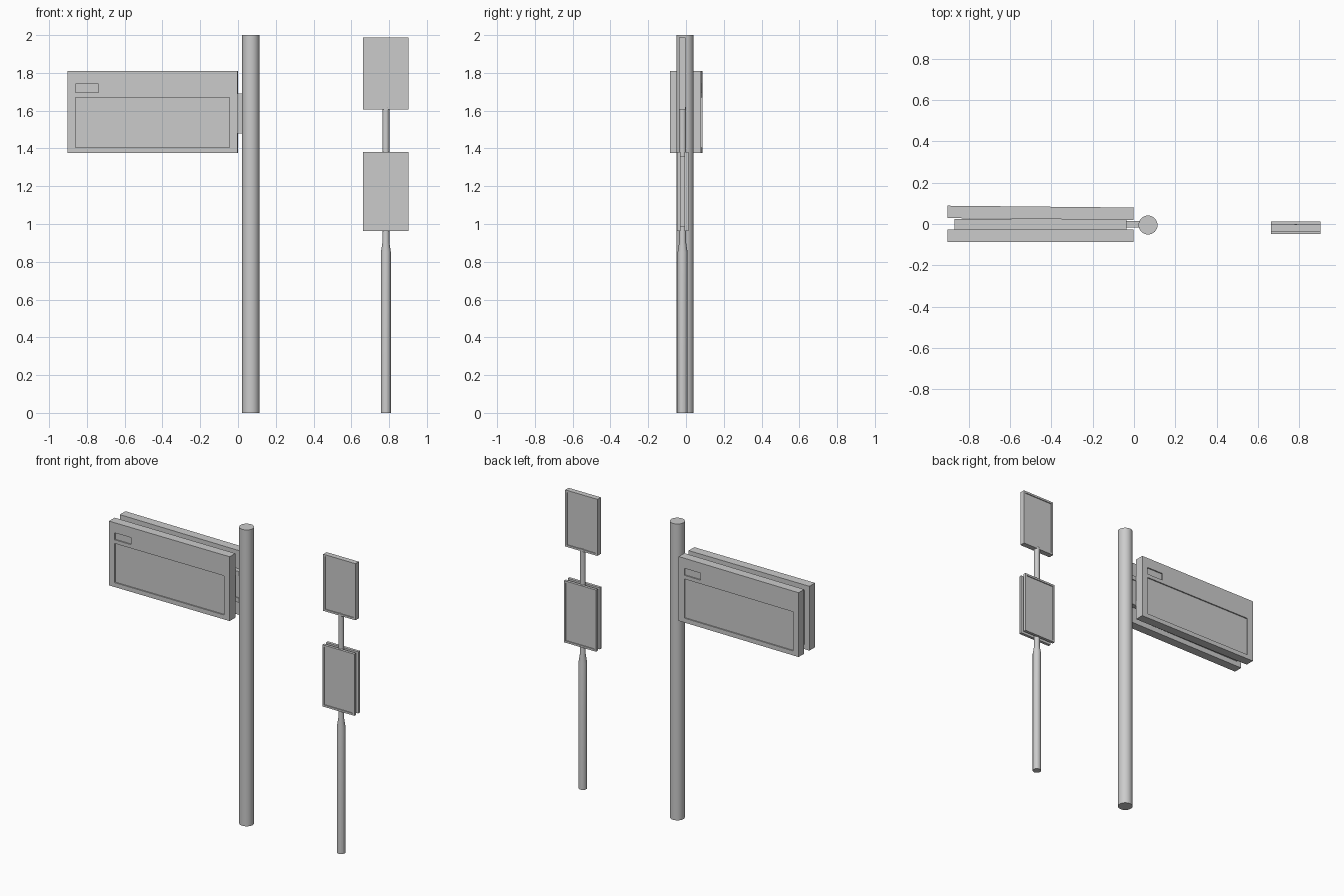
import bpy, bmesh, math
from mathutils import Matrix, Vector

if "Cube" in bpy.data.objects:
    bpy.data.objects.remove(bpy.data.objects["Cube"])


def box_mesh(bm, lo, hi):
    lo, hi = Vector(lo), Vector(hi)
    m = Matrix.Translation((lo + hi) / 2) @ Matrix.Diagonal((*(hi - lo), 1))
    bmesh.ops.create_cube(bm, size=1, matrix=m)


def boxes(name, *spans):
    bm = bmesh.new()
    for lo, hi in spans:
        box_mesh(bm, lo, hi)
    me = bpy.data.meshes.new(name)
    bm.to_mesh(me)
    bm.free()
    ob = bpy.data.objects.new(name, me)
    bpy.context.collection.objects.link(ob)
    return ob


def activate(ob):
    bpy.ops.object.select_all(action='DESELECT')
    bpy.context.view_layer.objects.active = ob
    ob.select_set(True)


def carve(ob, cutter):
    activate(ob)
    mod = ob.modifiers.new("recess", 'BOOLEAN')
    mod.operation = 'DIFFERENCE'
    mod.solver = 'EXACT'
    mod.object = cutter
    bpy.ops.object.modifier_apply(modifier=mod.name)
    bpy.data.objects.remove(cutter)


def lathe(name, x, y, profile, n=32):
    """Closed pole from (radius, z) pairs."""
    bm = bmesh.new()
    rings = [[bm.verts.new((x + r * math.cos(2 * math.pi * i / n),
                            y + r * math.sin(2 * math.pi * i / n), z))
              for i in range(n)] for r, z in profile]
    for a, b in zip(rings, rings[1:]):
        for i in range(n):
            j = (i + 1) % n
            bm.faces.new((a[i], a[j], b[j], b[i]))
    bm.faces.new(rings[0][::-1])
    bm.faces.new(rings[-1])
    me = bpy.data.meshes.new(name)
    bm.to_mesh(me)
    bm.free()
    ob = bpy.data.objects.new(name, me)
    bpy.context.collection.objects.link(ob)
    activate(ob)
    bpy.ops.object.shade_smooth_by_angle(angle=math.radians(15))
    return ob


# Large pole and the bracket joining it to the wide sign
lathe("large_pole", 0.068, -0.005, [(0.046, 0), (0.046, 2)])
boxes("wide_sign_bracket",
      ((-0.05, -0.012, 1.48), (0.03, 0.008, 1.69)),
      ((-0.05, -0.018, 1.66), (0.03, 0.014, 1.69)),
      ((-0.05, -0.018, 1.48), (0.03, 0.014, 1.51)))

# Wide sign: two recessed panels (the rear one turned round) on a smaller core
X0, X1, Z0, Z1 = -0.903, -0.002, 1.376, 1.81
boxes("wide_sign_core", ((X0 + 0.035, -0.03, Z0 + 0.035), (X1 - 0.035, 0.025, Z1 - 0.035)))
for name, turn in (("wide_panel_front", 0), ("wide_panel_rear", math.pi - 0.01)):
    cx, hw, d = (X0 + X1) / 2, (X1 - X0) / 2, 0.008
    panel = boxes(name, ((-hw, -0.084, Z0), (hw, -0.024, Z1)))
    cutter = boxes("recess_cutter",
                   ((-hw + 0.042, -0.2, Z0 + 0.03), (hw - 0.042, -0.084 + d, Z1 - 0.14)),
                   ((-hw + 0.042, -0.2, Z1 - 0.115), (-hw + 0.165, -0.084 + d, Z1 - 0.068)))
    carve(panel, cutter)
    panel.data.transform(Matrix.Translation((cx, -0.002 if turn == 0 else 0, 0))
                         @ Matrix.Rotation(turn, 4, 'Z'))

# Small stepped pole
SX, SY = 0.783, -0.018
lathe("small_pole", SX, SY,
      [(0.0265, 0), (0.0265, 0.85), (0.018, 0.905), (0.018, 1.62)], 24)


def small_plate(name, y0, y1, z0, z1, front, rear):
    w, m, d = 0.12, 0.013, 0.006
    plate = boxes(name, ((SX - w, y0, z0), (SX + w, y1, z1)))
    cuts = []
    if front:
        cuts.append((y0 - 0.1, y0 + d))
    if rear:
        cuts.append((y1 - d, y1 + 0.1))
    carve(plate, boxes("recess_cutter", *[((SX - w + m, a, z0 + m), (SX + w - m, b, z1 - m))
                                          for a, b in cuts]))


# Upper single plate, lower pair of plates around a core
small_plate("upper_plate", -0.038, -0.002, 1.605, 1.987, True, True)
small_plate("lower_plate_front", -0.048, -0.029, 0.964, 1.38, True, False)
small_plate("lower_plate_rear", -0.007, 0.012, 0.964, 1.38, False, True)
boxes("lower_plate_core", ((SX - 0.095, -0.033, 0.985), (SX + 0.095, -0.003, 1.358)))
